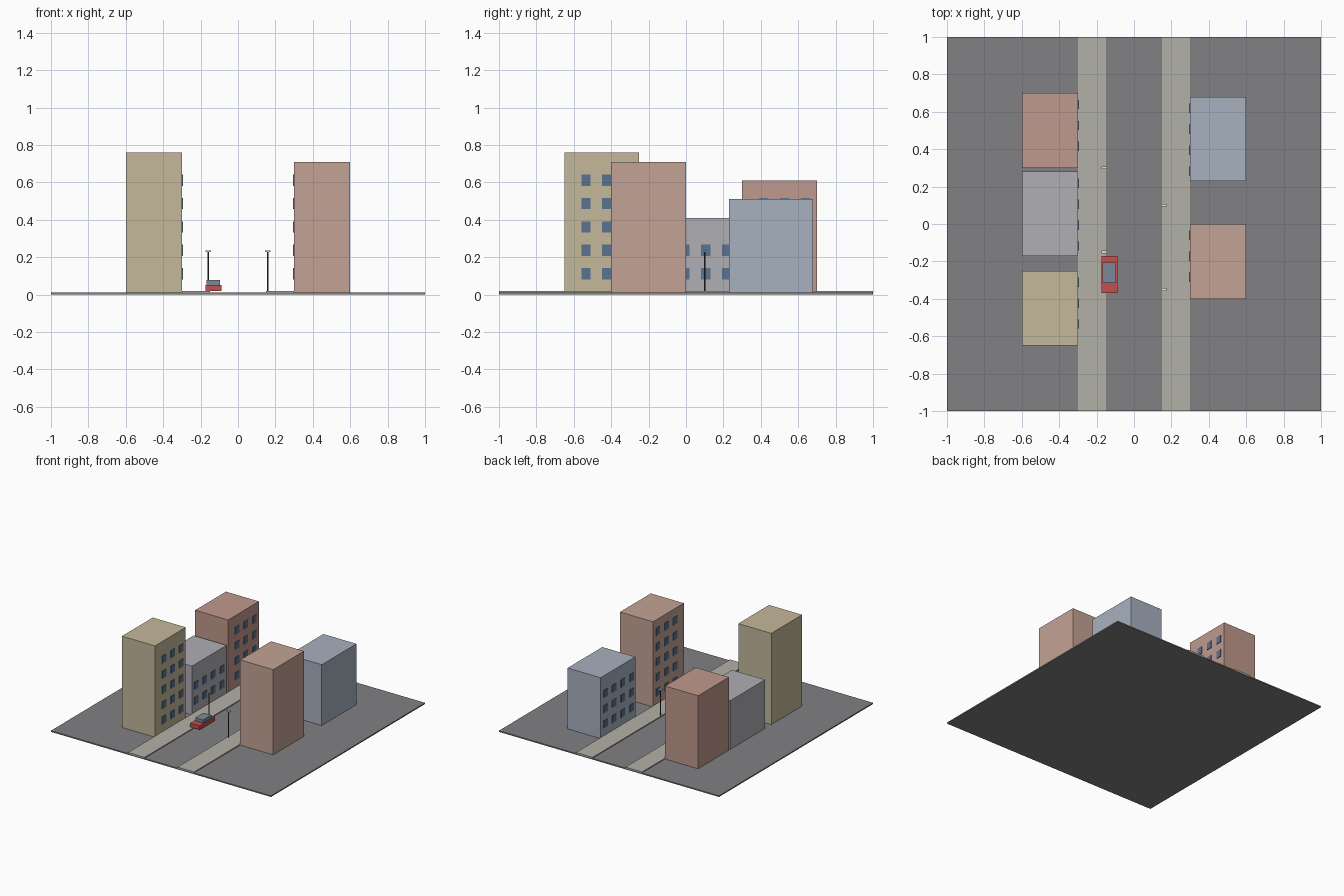
import bpy, bmesh
from mathutils import Matrix

if "Cube" in bpy.data.objects:
    bpy.data.objects.remove(bpy.data.objects["Cube"])


def material(name, rgb):
    m = bpy.data.materials.new(name)
    m.diffuse_color = (*rgb, 1)
    m.use_nodes = True
    m.node_tree.nodes["Principled BSDF"].inputs["Base Color"].default_value = m.diffuse_color
    return m


def boxes(name, bounds, mat):
    """One object from a list of (x0, x1, y0, y1, z0, z1) boxes."""
    bm = bmesh.new()
    for x0, x1, y0, y1, z0, z1 in bounds:
        mtx = (Matrix.Translation(((x0 + x1) / 2, (y0 + y1) / 2, (z0 + z1) / 2))
               @ Matrix.Diagonal((x1 - x0, y1 - y0, z1 - z0, 1)))
        bmesh.ops.create_cube(bm, size=1, matrix=mtx)
    mesh = bpy.data.meshes.new(name)
    bm.to_mesh(mesh)
    bm.free()
    mesh.materials.append(mat)
    ob = bpy.data.objects.new(name, mesh)
    bpy.context.collection.objects.link(ob)
    return ob


asphalt = material("asphalt", (0.22, 0.22, 0.23))
paving = material("paving", (0.45, 0.44, 0.39))
glass = material("window_glass", (0.10, 0.17, 0.28))
metal = material("dark_metal", (0.06, 0.06, 0.07))
lamp_mat = material("lamp_glow", (0.8, 0.76, 0.6))
red = material("car_red", (0.55, 0.08, 0.08))
cabin_mat = material("cabin_glass", (0.20, 0.25, 0.31))

# Ground and pavements
G = 0.01
boxes("ground", [(-1, 1, -1, 1, 0, G)], asphalt)
for side, x0 in (("left", -0.3), ("right", 0.15)):
    boxes(side + "_pavement", [(x0, x0 + 0.15, -1, 1, G, 0.018)], paving)

# Buildings: name, side, y range, height, first window y, columns, rows, colour
buildings = [
    ("tan_tower", -1, -0.65, -0.25, 0.75, -0.56, 3, 5, (0.56, 0.48, 0.33)),
    ("grey_block", -1, -0.17, 0.28, 0.40, -0.143, 4, 2, (0.43, 0.43, 0.46)),
    ("brick_block", -1, 0.30, 0.70, 0.60, 0.39, 3, 4, (0.53, 0.32, 0.27)),
    ("clay_tower", 1, -0.40, 0.00, 0.70, -0.31, 3, 5, (0.55, 0.37, 0.30)),
    ("blue_block", 1, 0.23, 0.68, 0.50, 0.257, 4, 3, (0.39, 0.44, 0.53)),
]
for name, s, y0, y1, h, wy, cols, rows, rgb in buildings:
    xa, xb = sorted((s * 0.3, s * 0.6))
    boxes(name, [(xa, xb, y0, y1, G, G + h)], material(name, rgb))
    # Window grid on the street side
    wins = []
    for c in range(cols):
        for r in range(rows):
            y, z = wy + c * 0.112, 0.082 + r * 0.125
            wins.append((s * 0.3 - 0.005, s * 0.3 + 0.005, y, y + 0.05, z, z + 0.06))
    boxes(name + "_windows", wins, glass)

# Street lamps
for i, (x, y) in enumerate([(-0.16, 0.30), (-0.16, -0.15), (0.16, 0.10), (0.16, -0.35)]):
    bpy.ops.mesh.primitive_cylinder_add(vertices=8, radius=0.004, depth=0.22,
                                        location=(x, y, G + 0.11))
    pole = bpy.context.object
    pole.name = f"lamp_pole_{i + 1}"
    pole.data.materials.append(metal)
    boxes(f"lamp_head_{i + 1}",
          [(x - 0.015, x + 0.015, y - 0.007, y + 0.007, 0.227, 0.237)], lamp_mat)

# Parked car
boxes("car_body", [(-0.175, -0.089, -0.37, -0.17, 0.02, 0.052)], red)
boxes("car_cabin", [(-0.168, -0.096, -0.315, -0.207, 0.052, 0.077)], cabin_mat)
